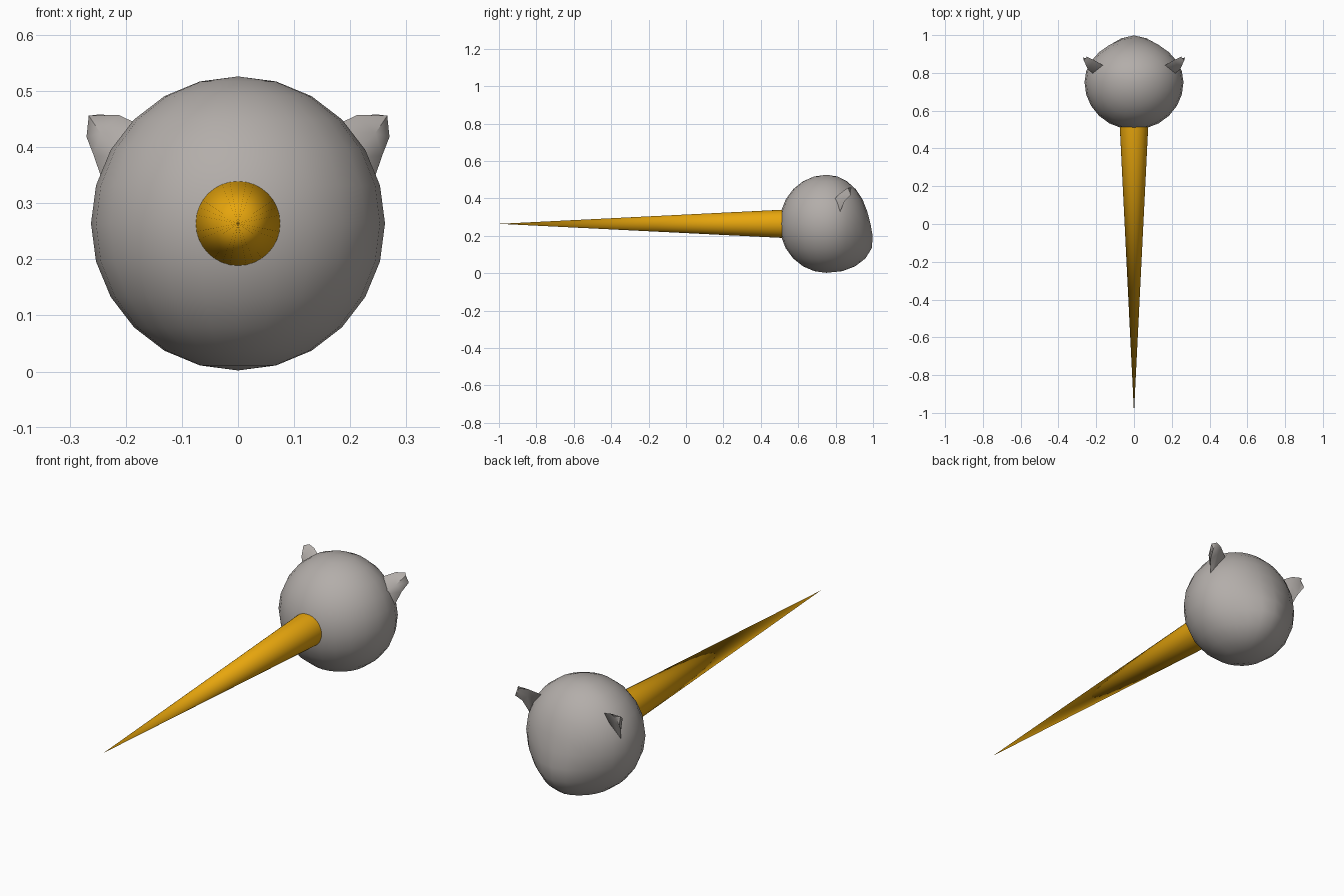
import bpy, bmesh, math
from mathutils import Matrix, Vector

if "Cube" in bpy.data.objects:
    bpy.data.objects.remove(bpy.data.objects["Cube"])

CY, CZ, R = 0.75, 0.264, 0.262      # head centre and radius


def material(name, rgb):
    m = bpy.data.materials.new(name)
    m.diffuse_color = (*rgb, 1)
    m.use_nodes = True
    m.node_tree.nodes["Principled BSDF"].inputs["Base Color"].default_value = m.diffuse_color
    return m


def make_object(name, bm, mat, angle):
    bmesh.ops.recalc_face_normals(bm, faces=bm.faces[:])
    me = bpy.data.meshes.new(name)
    bm.to_mesh(me)
    bm.free()
    me.materials.append(mat)
    ob = bpy.data.objects.new(name, me)
    bpy.context.collection.objects.link(ob)
    bpy.ops.object.select_all(action='DESELECT')
    ob.select_set(True)
    bpy.context.view_layer.objects.active = ob
    bpy.ops.object.shade_smooth_by_angle(angle=math.radians(angle))
    return ob


grey = material("warm grey", (0.45, 0.42, 0.40))
orange = material("carrot orange", (0.80, 0.38, 0.004))

# Head: sphere with a slightly flattened front and a low muzzle bulge at the back
bm = bmesh.new()
bmesh.ops.create_uvsphere(bm, u_segments=24, v_segments=12, radius=R)
for v in bm.verts:
    x, y, z = v.co
    if y <= 0:
        y *= 0.955
    else:
        t = min(1, y / (0.4 * R))
        t = t * t * (3 - 2 * t)
        bulge = 0.053 * math.exp(-(x / 0.09) ** 2 / 2 - ((z + 0.164) / 0.1) ** 2 / 2)
        y = y * (1 - 0.15 * t) + bulge * t
    v.co = (x, y + CY, z + CZ)
make_object("head", bm, grey, 60)

# Long pointed nose, its base buried in the head
tip, base = -1.0, 0.53
bm = bmesh.new()
bmesh.ops.create_cone(bm, cap_ends=True, segments=32, radius1=0.076, radius2=0,
                      depth=base - tip,
                      matrix=Matrix.Translation((0, (base + tip) / 2, CZ))
                      @ Matrix.Rotation(math.pi / 2, 4, 'X'))
bmesh.ops.remove_doubles(bm, verts=bm.verts[:], dist=1e-5)
make_object("long_nose", bm, orange, 30)

# Ears: lofted loops (top, front, bottom, hollow back) from root to tip
loops = [
    [(.155, .835, .430), (.200, .780, .380), (.235, .820, .320), (.190, .840, .380)],
    [(.212, .868, .457), (.245, .820, .425), (.257, .848, .385), (.225, .856, .418)],
    [(.250, .886, .458), (.266, .866, .456), (.270, .882, .418), (.256, .878, .440)],
]
bm = bmesh.new()
rings = [[bm.verts.new(Vector(p)) for p in loop] for loop in loops]
for a, b in zip(rings, rings[1:]):
    for i in range(4):
        j = (i + 1) % 4
        bm.faces.new((a[i], a[j], b[j], b[i]))
bm.faces.new(rings[0])
bm.faces.new(rings[-1])
ears = make_object("ears", bm, grey, 75)
ears.modifiers.new("mirror", 'MIRROR').use_axis = (True, False, False)
